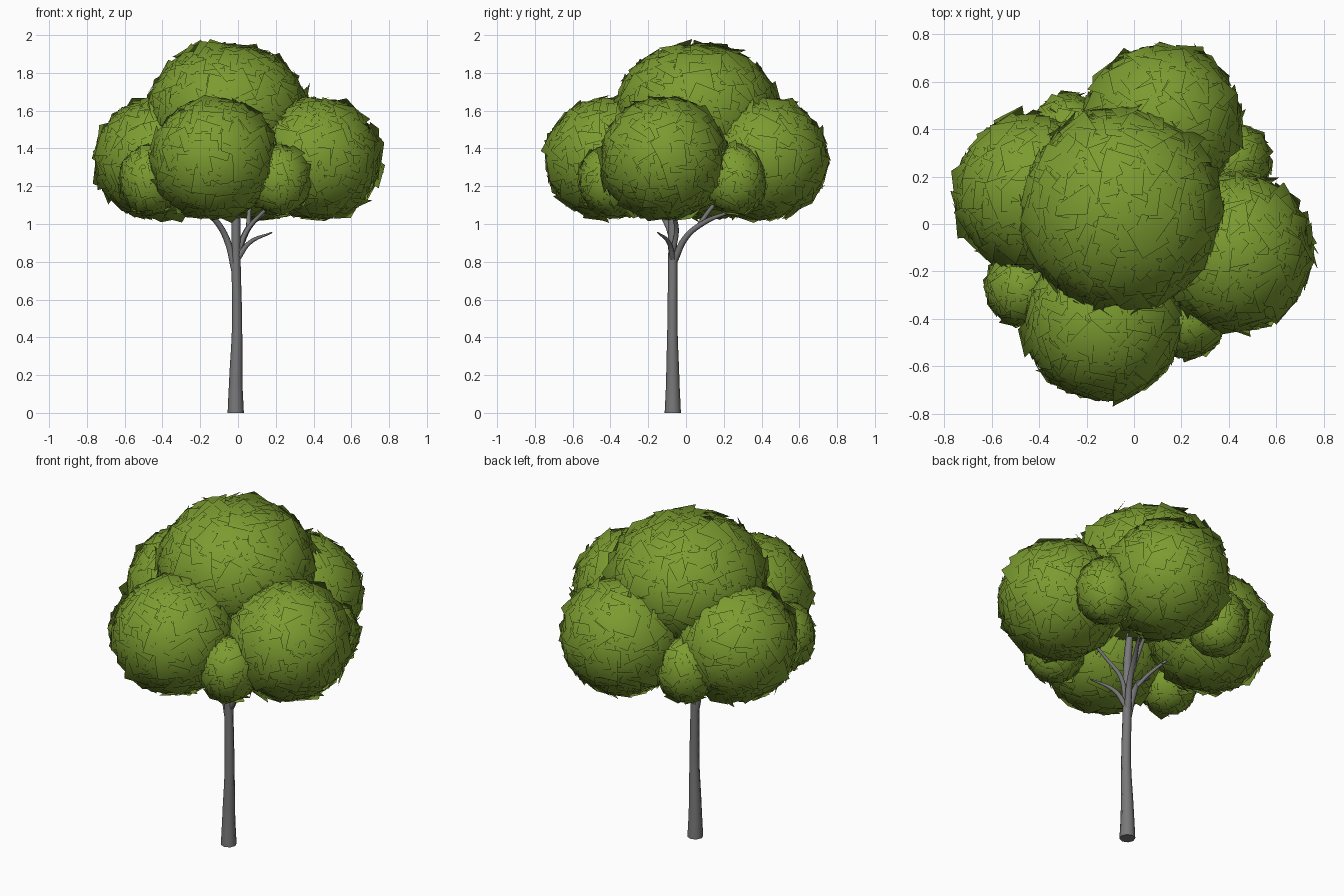
import bpy, bmesh, math, random
from mathutils import Vector, Matrix

random.seed(7)
cube = bpy.data.objects.get("Cube")
if cube:
    bpy.data.objects.remove(cube, do_unlink=True)


def material(name, rgb):
    m = bpy.data.materials.new(name)
    m.use_nodes = True
    color = (*rgb, 1.0)
    m.diffuse_color = color
    bsdf = next(n for n in m.node_tree.nodes if n.type == 'BSDF_PRINCIPLED')
    bsdf.inputs["Base Color"].default_value = color
    bsdf.inputs["Roughness"].default_value = 0.9
    return m


LEAF = material("leaf green", (0.20, 0.33, 0.03))
BARK = material("grey bark", (0.19, 0.19, 0.195))


def limb(name, points):
    """Tapered round limb through (x, y, z, radius) points."""
    curve = bpy.data.curves.new(name, 'CURVE')
    curve.dimensions = '3D'
    curve.bevel_depth = 1.0
    curve.bevel_resolution = 2
    curve.resolution_u = 5
    curve.use_fill_caps = True
    spline = curve.splines.new('BEZIER')
    spline.bezier_points.add(len(points) - 1)
    for bp, (x, y, z, r) in zip(spline.bezier_points, points):
        bp.co = (x, y, z)
        bp.radius = r
        bp.handle_left_type = bp.handle_right_type = 'AUTO'
    temp = bpy.data.objects.new(name, curve)
    bpy.context.collection.objects.link(temp)
    bpy.context.view_layer.update()
    mesh = bpy.data.meshes.new_from_object(temp.evaluated_get(bpy.context.evaluated_depsgraph_get()))
    bpy.data.objects.remove(temp, do_unlink=True)
    mesh.materials.clear()
    mesh.materials.append(BARK)
    mesh.shade_smooth()
    mesh.set_sharp_from_angle(angle=math.radians(50))
    obj = bpy.data.objects.new(name, mesh)
    bpy.context.collection.objects.link(obj)


def leaf_puff(name, center, radius, height, count, size):
    """Round clump: solid core wrapped in overlapping square leaf cards."""
    center = Vector(center)
    scale = Vector((radius, radius, height))
    floor = 1.0
    bm = bmesh.new()
    bmesh.ops.create_icosphere(bm, subdivisions=3, radius=1.0)
    for v in bm.verts:
        v.co = center + v.co * scale * 0.93
        v.co.z = max(v.co.z, floor + 0.04)
    golden = math.pi * (3 - math.sqrt(5))
    for i in range(count):
        # even spread over the clump
        h = 1 - 2 * (i + 0.5) / count
        ring = math.sqrt(1 - h * h)
        d = Vector((ring * math.cos(golden * i), ring * math.sin(golden * i), h))
        normal = Vector(a / b for a, b in zip(d, scale)).normalized()
        turn = normal.to_track_quat('Z', 'Y').to_matrix()
        tilt = 0.4 if random.random() < 0.25 else 0.14
        turn = turn @ Matrix.Rotation(random.uniform(-0.6, 0.6), 3, 'Z')
        turn = turn @ Matrix.Rotation(random.uniform(-tilt, tilt), 3, 'X')
        turn = turn @ Matrix.Rotation(random.uniform(-tilt, tilt), 3, 'Y')
        spot = center + d * scale * random.uniform(0.96, 1.01)
        s = size * random.uniform(0.8, 1.15) / 2
        corners = [spot + turn @ Vector((x * s, y * s, 0))
                   for x, y in ((-1, -1), (1, -1), (1, 1), (-1, 1))]
        for c in corners:
            c.z = max(c.z, floor + random.uniform(0, 0.03))
        bm.faces.new([bm.verts.new(c) for c in corners])
    mesh = bpy.data.meshes.new(name)
    bm.to_mesh(mesh)
    bm.free()
    mesh.materials.append(LEAF)
    mesh.shade_smooth()
    # shade the cards as one rounded clump
    normals = []
    for v in mesh.vertices:
        off = v.co - center
        normals.append(Vector(a / (b * b) for a, b in zip(off, scale)).normalized())
    mesh.normals_split_custom_set_from_vertices(normals)
    obj = bpy.data.objects.new(name, mesh)
    bpy.context.collection.objects.link(obj)


# trunk, flared at the foot
limb("trunk", [(-0.012, -0.07, 0, 0.043), (-0.012, -0.07, 0.15, 0.036),
               (-0.005, -0.072, 0.45, 0.027), (-0.01, -0.07, 0.8, 0.024),
               (-0.012, -0.068, 1.1, 0.023), (-0.02, -0.03, 1.45, 0.014)])

# branches
limb("left_branch", [(0, -0.07, 0.82, 0.016), (0.06, -0.09, 0.9, 0.012),
                     (0.18, -0.15, 0.955, 0.004)])
limb("left_branch_fork", [(0, -0.07, 0.85, 0.015), (0.05, -0.05, 0.97, 0.013),
                          (0.13, -0.07, 1.06, 0.01), (0.28, -0.1, 1.2, 0.006)])
limb("back_branch", [(-0.01, -0.065, 0.8, 0.02), (0.03, 0.0, 0.93, 0.017),
                     (0.08, 0.1, 1.01, 0.014), (0.15, 0.22, 1.06, 0.008)])
limb("back_branch_fork", [(0.055, 0.06, 0.98, 0.013), (0.06, 0.13, 1.08, 0.011),
                          (0.08, 0.24, 1.2, 0.006)])
limb("right_branch", [(-0.015, -0.07, 0.74, 0.018), (-0.06, -0.075, 0.92, 0.017),
                      (-0.12, -0.11, 1.02, 0.015), (-0.27, -0.2, 1.15, 0.008)])
limb("right_branch_fork", [(-0.09, -0.09, 0.98, 0.012), (-0.14, -0.03, 1.06, 0.01),
                           (-0.25, 0.06, 1.18, 0.006)])

# crown, with big and small clumps around it
leaf_puff("crown_top", (-0.055, 0.06, 1.6), 0.415, 0.35, 480, 0.14)
for name, x, y in (("front_clump", -0.13, -0.41), ("right_clump", -0.42, 0.13),
                   ("left_clump", 0.42, -0.12), ("back_clump", 0.12, 0.42)):
    leaf_puff(name, (x, y, 1.345), 0.325, 0.315, 360, 0.125)
for name, x, y in (("front_left_tuft", 0.22, -0.4), ("back_left_tuft", 0.41, 0.26),
                   ("front_right_tuft", -0.46, -0.27), ("back_right_tuft", -0.27, 0.38)):
    leaf_puff(name, (x, y, 1.235), 0.16, 0.18, 170, 0.085)
